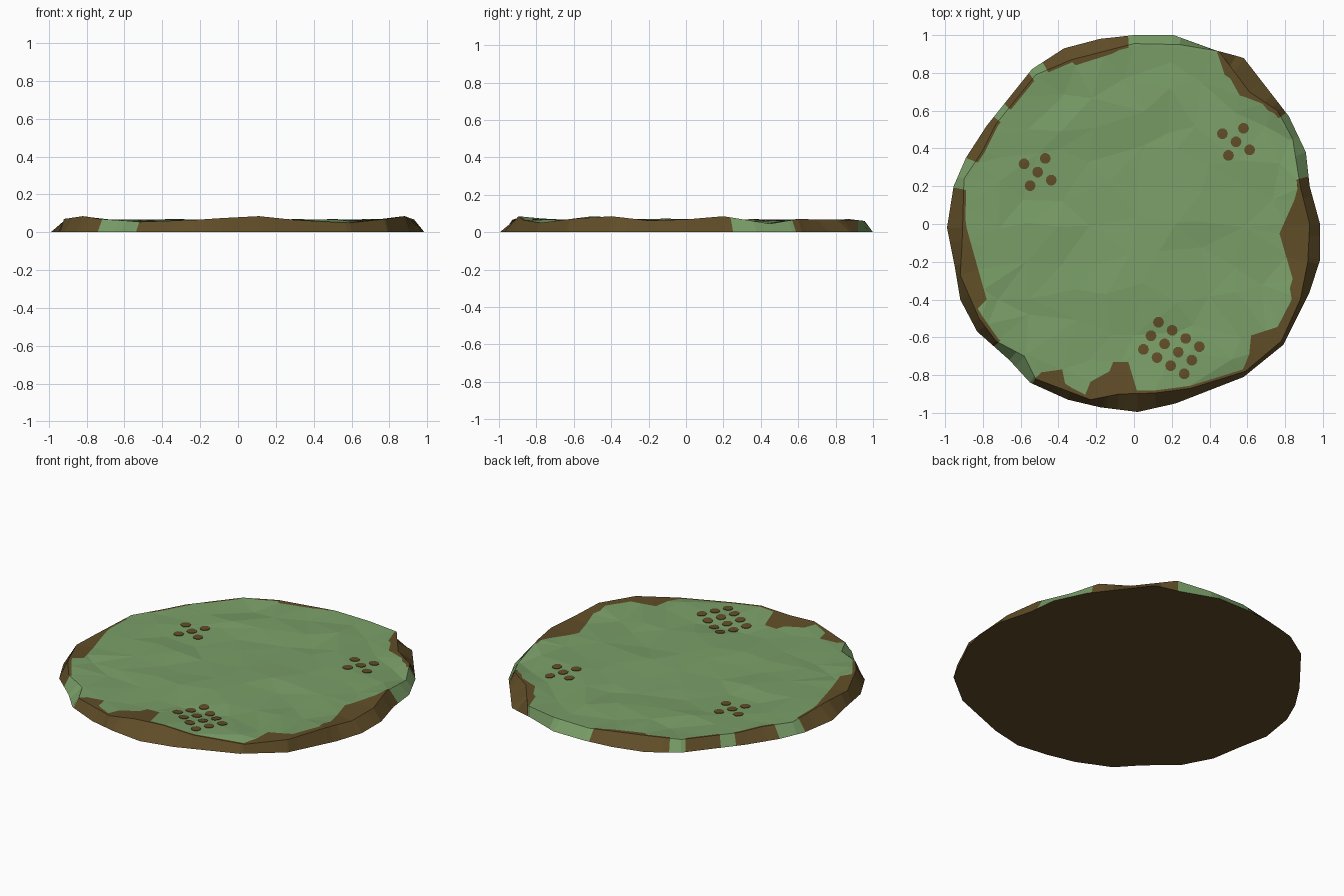
import bpy, bmesh, math, random
from mathutils import Vector
from mathutils.geometry import delaunay_2d_cdt
from mathutils.bvhtree import BVHTree

if "Cube" in bpy.data.objects:
    bpy.data.objects.remove(bpy.data.objects["Cube"])

random.seed(4)


def material(name, rgb):
    m = bpy.data.materials.new(name)
    m.diffuse_color = (*rgb, 1)
    m.use_nodes = True
    m.node_tree.nodes["Principled BSDF"].inputs["Base Color"].default_value = m.diffuse_color
    return m


GRASS = material("grass green", (0.195, 0.345, 0.138))
SOIL = material("soil brown", (0.118, 0.075, 0.021))


def angle(p):
    return math.degrees(math.atan2(p[1], p[0])) % 360


def on_segment(a, b, t):
    """Point where the ray at angle t crosses segment a-b."""
    d = Vector((math.cos(math.radians(t)), math.sin(math.radians(t))))
    ca, cb = a.x * d.y - a.y * d.x, b.x * d.y - b.y * d.x
    return a.lerp(b, ca / (ca - cb) if abs(ca - cb) > 1e-9 else 0)


def on_path(path, t, closed):
    """Point of a star-shaped path at angle t, or None outside an open path."""
    for a, b in zip(path, path[1:] + (path[:1] if closed else [])):
        span = (angle(b) - angle(a)) % 360
        if (t - angle(a)) % 360 <= span + 1e-6:
            return on_segment(a, b, t)
    return None


# Outline where the mound meets the ground
outline = [Vector((x, y, 0)) for x, y in [
    (.985, 0), (.93, .2), (.91, .38), (.82, .57), (.58, .88), (.43, .92), (.21, 1), (0, 1),
    (-.18, .98), (-.37, .93), (-.54, .82), (-.78, .52), (-.89, .35), (-.955, .2),
    (-.99, -.02), (-.95, -.22), (-.92, -.4), (-.83, -.57), (-.66, -.72), (-.55, -.84),
    (-.35, -.93), (-.18, -.97), (.02, -.995), (.22, -.95), (.58, -.81), (.79, -.64),
    (.93, -.36), (.985, -.19)]]
# Upper rim
rim = [Vector(p) for p in [
    (.93, .0, .068), (.88, .2, .085), (.84, .45, .045), (.76, .6, .07), (.61, .7, .068),
    (.45, .915, .065), (.24, .95, .06), (0, .955, .06), (-.33, .87, .07), (-.52, .79, .065),
    (-.73, .53, .065), (-.8, .39, .068), (-.9, .24, .065), (-.91, -.1, .072),
    (-.92, -.27, .07), (-.82, -.5, .085), (-.73, -.62, .07), (-.58, -.7, .06),
    (-.52, -.82, .055), (-.23, -.93, .065), (-.08, -.9, .075), (.11, -.895, .085),
    (.3, -.87, .065), (.59, -.78, .05), (.78, -.62, .07), (.88, -.4, .085), (.92, -.2, .062)]]
# Inner edges of the bare soil patches along the rim
patches = [[Vector((x, y, 0)) for x, y in run] for run in [
    [(.78, .57), (.71, .6), (.69, .645), (.56, .68), (.51, .77), (.48, .79), (.445, .915)],
    [(-.03, .97), (-.08, .94), (-.12, .9), (-.31, .84), (-.33, .87), (-.43, .83), (-.48, .85)],
    [(-.55, .79), (-.61, .69), (-.69, .64)],
    [(-.72, .55), (-.76, .49), (-.87, .34)],
    [(-.94, .19), (-.9, .1), (-.9, .03), (-.87, -.08), (-.78, -.4), (-.83, -.45), (-.71, -.62)],
    [(-.53, -.83), (-.49, -.785), (-.38, -.77), (-.365, -.845), (-.26, -.91), (-.23, -.835),
     (-.13, -.78), (-.11, -.73), (-.03, -.73), (.015, -.88), (.12, -.89), (.3, -.865),
     (.575, -.775), (.61, -.69), (.62, -.59), (.76, -.545), (.835, -.4), (.825, -.34),
     (.84, -.29), (.77, -.05), (.85, .13), (.88, .24)]]]


def patch_point(t):
    for run in patches:
        p = on_path(run, t, False)
        if p:
            return p
    return None


def lawn_edge(t):
    """Edge of the lawn at angle t: a soil patch edge, or just inside the rim."""
    r = on_path(rim, t, True)
    p, limit = patch_point(t), r.xy.length * .985
    radius = min(p.xy.length, limit) if p else limit
    q = r * (radius / r.xy.length)
    blend = max(0, min(1, (radius / r.xy.length - .75) / .25))
    q.z = .06 + (r.z - .06) * blend
    return q


# Every corner of every path gets its own spoke
spokes = []
for t in sorted(angle(p) for path in [outline, rim] + patches for p in path):
    if not spokes or t - spokes[-1] > .15:
        spokes.append(t)
n = len(spokes)

bm = bmesh.new()
edge_co = [lawn_edge(t) for t in spokes]
rings = [[bm.verts.new(p) for p in pts] for pts in (
    edge_co, [on_path(rim, t, True) for t in spokes], [on_path(outline, t, True) for t in spokes])]

# Rim band and sloping side
for inner, outer in zip(rings, rings[1:]):
    for i in range(n):
        j = (i + 1) % n
        mid = (spokes[i] + ((spokes[j] - spokes[i]) % 360) / 2) % 360
        f = bm.faces.new((inner[i], outer[i], outer[j], inner[j]))
        f.material_index = 1 if patch_point(mid) else 0
# Flat underside
bm.faces.new(rings[2][::-1]).material_index = 1

# Uneven low-poly lawn
inside = []
for i in range(-5, 6):
    for j in range(-5, 6):
        p = Vector((i * .18 + random.uniform(-.06, .06), j * .18 + random.uniform(-.06, .06)))
        if p.length < lawn_edge(angle(p)).xy.length - .07:
            inside.append(Vector((p.x, p.y, .06 + random.uniform(-.009, .009))))
points = edge_co + inside
co, _, tris, origins, _, _ = delaunay_2d_cdt(
    [p.xy for p in points], [], [list(range(n))], 1, 1e-6)
lawn = []
for c, o in zip(co, origins):
    k = o[0] if o else -1
    lawn.append(rings[0][k] if 0 <= k < n else
                bm.verts.new((c.x, c.y, points[k].z if k >= 0 else .06)))
for tri in tris:
    bm.faces.new([lawn[k] for k in tri])
bmesh.ops.recalc_face_normals(bm, faces=bm.faces)
surface = BVHTree.FromBMesh(bm)


def finish(bm, name, mats):
    me = bpy.data.meshes.new(name)
    bm.to_mesh(me)
    bm.free()
    for m in mats:
        me.materials.append(m)
    bpy.context.collection.objects.link(bpy.data.objects.new(name, me))


finish(bm, "grass_mound", [GRASS, SOIL])

# Small round soil spots, draped on the lawn
A, B = Vector((.072, -.043)), Vector((-.04, -.072))


def spots(name, centres):
    bm = bmesh.new()
    for c in centres:
        def drape(p, lift):
            hit = surface.ray_cast(Vector((p.x, p.y, 1)), Vector((0, 0, -1)))[0]
            return bm.verts.new((p.x, p.y, hit.z + lift))
        ring = [c + Vector((math.cos(a), math.sin(a))) * .029
                for a in (k * math.tau / 10 for k in range(10))]
        top = [drape(p, .003) for p in ring]
        low = [drape(p, -.003) for p in ring]
        hub = drape(c, .004)
        for k in range(10):
            m = (k + 1) % 10
            bm.faces.new((hub, top[k], top[m]))
            bm.faces.new((top[k], low[k], low[m], top[m]))
    finish(bm, name, [SOIL])


spots("front_spots", [Vector((.13, -.52)) + A * i + B * j for i in range(4) for j in range(3)])
for name, c in (("left_spots", (-.51, .275)), ("right_spots", (.54, .435))):
    c = Vector(c)
    spots(name, [c, c + A, c - A, c + B, c - B])
